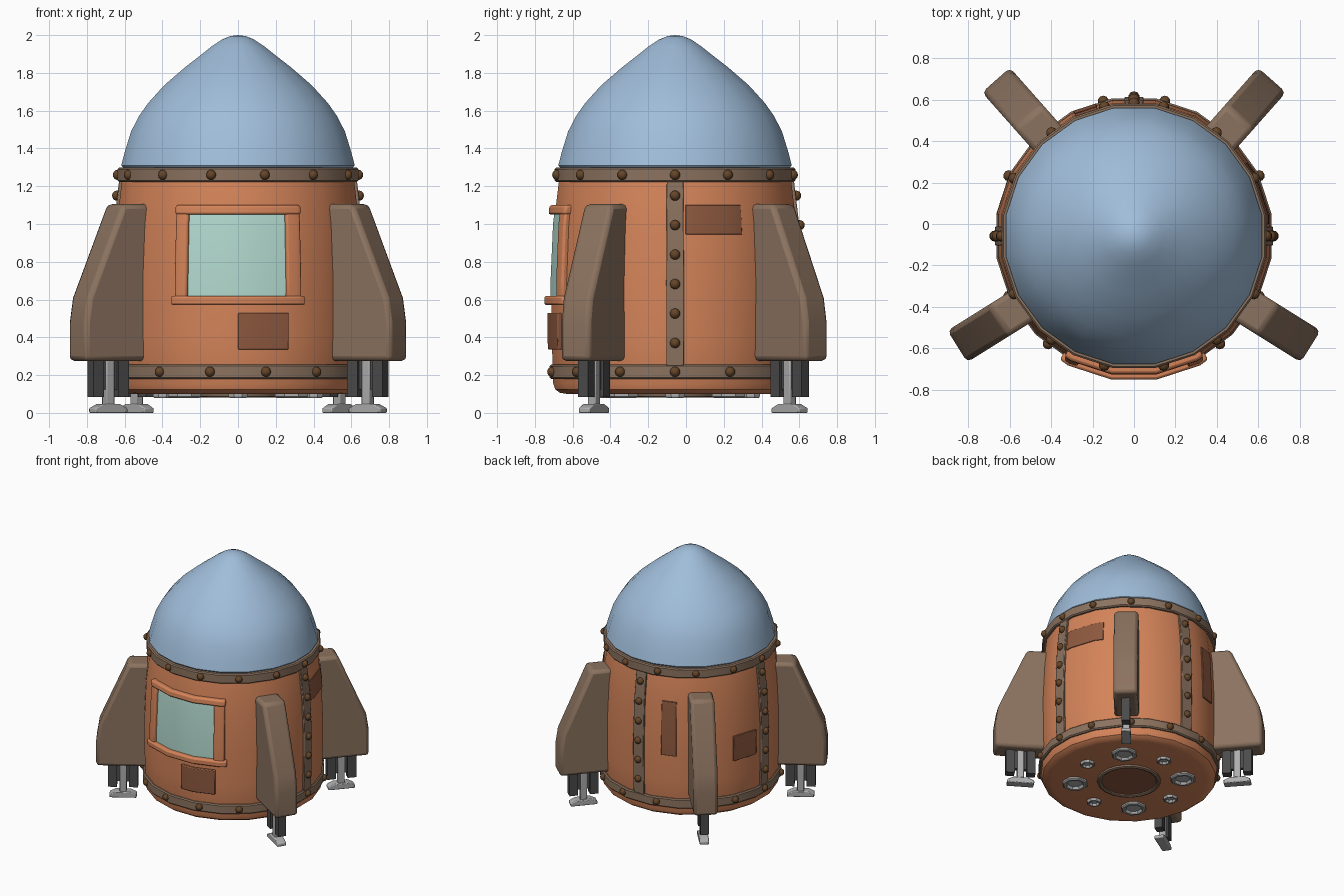
import bpy, bmesh
from math import sin, cos, radians, pi
from mathutils import Matrix, Vector

if "Cube" in bpy.data.objects:
    bpy.data.objects.remove(bpy.data.objects["Cube"])

CY = -0.058          # hull axis sits slightly forward
SIDES = 20


def mat(name, r, g, b):
    m = bpy.data.materials.new(name)
    m.diffuse_color = (r, g, b, 1)
    m.use_nodes = True
    m.node_tree.nodes["Principled BSDF"].inputs["Base Color"].default_value = m.diffuse_color
    return m


ORANGE = mat("copper_orange", 0.66, 0.23, 0.10)
BROWN = mat("brown_trim", 0.26, 0.17, 0.115)
PANEL = mat("dark_panel", 0.27, 0.10, 0.05)
RIVET = mat("rivet_brown", 0.13, 0.06, 0.022)
BLUE = mat("dome_blue", 0.35, 0.51, 0.70)
GLASS = mat("window_glass", 0.45, 0.70, 0.62)
DARK = mat("dark_grey", 0.07, 0.07, 0.07)
GREY = mat("light_grey", 0.42, 0.42, 0.42)


def finish(name, bm, material, bevel=0, segs=2, angle=35):
    bmesh.ops.recalc_face_normals(bm, faces=bm.faces)
    me = bpy.data.meshes.new(name)
    bm.to_mesh(me)
    bm.free()
    ob = bpy.data.objects.new(name, me)
    bpy.context.collection.objects.link(ob)
    me.materials.append(material)
    if bevel:
        b = ob.modifiers.new("bevel", "BEVEL")
        b.width, b.segments, b.limit_method = bevel, segs, "ANGLE"
        b.angle_limit = radians(40)
    bpy.ops.object.select_all(action="DESELECT")
    ob.select_set(True)
    bpy.context.view_layer.objects.active = ob
    bpy.ops.object.shade_smooth_by_angle(angle=radians(angle))
    return ob


def lathe(name, profile, material, n=SIDES, at=(0, CY), closed=False, angle=35):
    """Revolve (apothem, z) points; radius 0 becomes a pole."""
    bm = bmesh.new()
    rings = []
    for r, z in profile:
        if r == 0:
            rings.append([bm.verts.new((at[0], at[1], z))] * n)
        else:
            R = r / cos(pi / n)
            rings.append([bm.verts.new((at[0] + R * cos((i + .5) * 2 * pi / n),
                                        at[1] + R * sin((i + .5) * 2 * pi / n), z)) for i in range(n)])
    pairs = list(zip(rings, rings[1:])) + ([(rings[-1], rings[0])] if closed else [])
    for a, b in pairs:
        for i in range(n):
            j = (i + 1) % n
            bm.faces.new(list(dict.fromkeys((a[i], a[j], b[j], b[i]))))
    return finish(name, bm, material, angle=angle)


HULL = [(0.57, 0.10), (0.61, 0.107), (0.635, 0.125), (0.645, 0.155), (0.653, 0.40),
        (0.655, 0.70), (0.642, 1.0), (0.612, 1.25), (0.60, 1.30)]


def hull_r(z):
    for (r0, z0), (r1, z1) in zip(HULL, HULL[1:]):
        if z <= z1:
            return r0 + (r1 - r0) * (z - z0) / (z1 - z0)
    return HULL[-1][0]


def on_hull(az, z, off):
    """Point on the faceted hull at azimuth az (degrees), pushed out by off."""
    local = (az + 9) % 18 - 9
    r = (hull_r(z) + off) / cos(radians(local))
    return Vector((r * cos(radians(az)), CY + r * sin(radians(az)), z))


def plate(name, az0, az1, z0, z1, thick, material, bevel=0.006):
    """Curved plate lying on the hull."""
    azs = [az0] + [a for a in range(-189, 400, 18) if az0 + .5 < a < az1 - .5] + [az1]
    zs = [z0] + [z for _, z in HULL if z0 + .02 < z < z1 - .02] + [z1]
    bm = bmesh.new()
    grid = [[[bm.verts.new(on_hull(a, z, o)) for a in azs] for z in zs] for o in (-0.02, thick)]
    for g in grid:
        for i in range(len(zs) - 1):
            for j in range(len(azs) - 1):
                bm.faces.new((g[i][j], g[i][j + 1], g[i + 1][j + 1], g[i + 1][j]))

    def loop(g):
        return (g[0] + [row[-1] for row in g[1:]] + g[-1][-2::-1]
                + [row[0] for row in g[-2:0:-1]])
    a, b = loop(grid[0]), loop(grid[1])
    for i in range(len(a)):
        j = (i + 1) % len(a)
        bm.faces.new((a[i], a[j], b[j], b[i]))
    return finish(name, bm, material, bevel)


def rivets(name, points):
    bm = bmesh.new()
    for p in points:
        bmesh.ops.create_uvsphere(bm, u_segments=10, v_segments=8, radius=0.027,
                                  matrix=Matrix.Translation(p))
    finish(name, bm, RIVET, angle=60)


# Hull and dome
lathe("hull", [(0, 0.10)] + HULL + [(0, 1.30)], ORANGE)
lathe("nose_dome", [(0, 1.295), (0.605, 1.295), (0.618, 1.31), (0.60, 1.38), (0.566, 1.49), (0.525, 1.57),
                    (0.476, 1.64), (0.39, 1.735), (0.28, 1.83), (0.20, 1.892), (0.14, 1.94),
                    (0.085, 1.977), (0.04, 1.995), (0, 2.0)], BLUE)

# Riveted bands around the hull
for name, z0, z1, r in (("upper_band", 1.222, 1.298, 0.637), ("lower_band", 0.18, 0.255, 0.664)):
    lathe(name, [(0.58, z0), (r - .008, z0), (r, z0 + .008), (r, z1 - .008), (r - .008, z1), (0.58, z1)],
          BROWN, closed=True)
    zc = (z0 + z1) / 2
    rivets(name + "_rivets", [on_hull(k * 360 / 14, zc, r - hull_r(zc)) for k in range(14)])

# Vertical riveted strips: right, back, left
for name, az in (("right", 0), ("back", 90), ("left", 180)):
    plate(name + "_strip", az - 4, az + 4, 0.25, 1.225, 0.015, BROWN, 0.004)
    rivets(name + "_strip_rivets", [on_hull(az, 0.37 + 0.156 * k, 0.017) for k in range(6)])

# Hull patches
plate("front_patch", -90, -66.5, 0.335, 0.53, 0.022, PANEL)
plate("right_patch", 5, 33, 0.945, 1.10, 0.006, PANEL, 0.002)
plate("back_patch", 106, 116, 0.60, 1.03, 0.010, PANEL, 0.003)
plate("left_patch", 153, 171, 0.53, 0.73, 0.010, PANEL, 0.003)

# Window
plate("window_glass", -116, -65, 0.60, 1.07, 0.004, GLASS, 0)
plate("window_frame_top", -120, -60, 1.05, 1.10, 0.034, ORANGE, 0.012)
plate("window_frame_left", -119.5, -113.5, 0.60, 1.08, 0.027, ORANGE, 0.010)
plate("window_frame_right", -67.5, -60.5, 0.60, 1.08, 0.027, ORANGE, 0.010)
plate("window_sill", -121, -59, 0.57, 0.62, 0.038, ORANGE, 0.012)


def prism(name, pts, width, az, material, bevel=0):
    """Extrude an (r, z) outline tangentially, then turn it to azimuth az."""
    bm = bmesh.new()
    a, b = ([bm.verts.new((r, s * width / 2, z)) for r, z in pts] for s in (-1, 1))
    bm.faces.new(a)
    bm.faces.new(b)
    for i in range(len(pts)):
        j = (i + 1) % len(pts)
        bm.faces.new((a[i], a[j], b[j], b[i]))
    bm.transform(Matrix.Translation((0, CY, 0)) @ Matrix.Rotation(radians(az), 4, "Z"))
    return finish(name, bm, material, bevel)


def box(r0, r1, z0, z1):
    return [(r0, z0), (r1, z0), (r1, z1), (r0, z1)]


# Fins with landing legs
for name, az in (("front_right", -32), ("front_left", 212), ("back_right", 48.5), ("back_left", 131.5)):
    prism(name + "_fin", [(0.56, 0.275), (1.005, 0.275), (1.005, 0.48), (0.985, 0.61), (0.77, 1.105),
                          (0.56, 1.105)], 0.18, az, BROWN, 0.025)
    prism(name + "_leg_inner", box(0.70, 0.765, 0.085, 0.30), 0.06, az, DARK)
    prism(name + "_leg_outer", box(0.855, 0.92, 0.085, 0.30), 0.06, az, DARK)
    prism(name + "_leg_web", box(0.76, 0.86, 0.125, 0.30), 0.03, az, DARK)
    prism(name + "_piston", box(0.785, 0.835, 0.03, 0.29), 0.05, az, GREY, 0.006)
    prism(name + "_foot", [(0.71, 0), (0.91, 0), (0.91, 0.025), (0.865, 0.047), (0.755, 0.047), (0.71, 0.025)],
          0.07, az, GREY, 0.006)

# Underside: central hatch and eight thrusters
lathe("hatch_ring", [(0.195, 0.105), (0.20, 0.088), (0.215, 0.082), (0.23, 0.088), (0.235, 0.105)], BROWN)
lathe("hatch_disc", [(0, 0.096), (0.20, 0.096)], PANEL)
for k in range(8):
    s = 0.088 if k % 2 else 0.05
    a = k * pi / 4
    lathe("thruster_%d" % (k + 1), [(s, 0.105), (s, 0.088), (s * .9, 0.08), (s * .72, 0.08), (s * .6, 0.098), (0, 0.098)],
          GREY, 8, (0.40 * cos(a), CY + 0.40 * sin(a)), angle=25)
